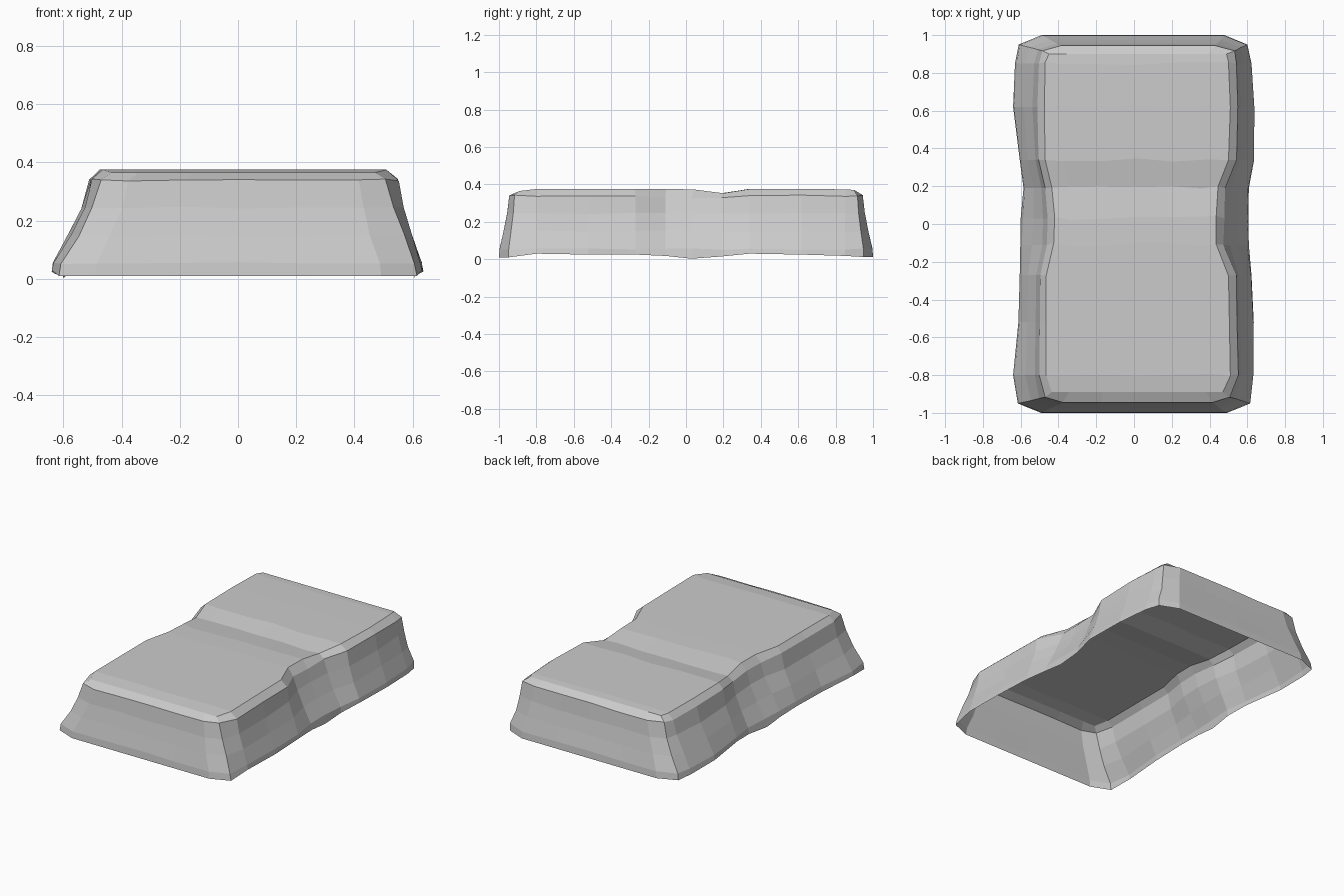
import bpy, bmesh, random

if "Cube" in bpy.data.objects:
    bpy.data.objects.remove(bpy.data.objects["Cube"])

random.seed(4)

# Lengthwise stations: y, left rim x, right rim x, left shoulder x, right shoulder x, top z, rim z
STATIONS = [
    (-0.95, -0.615, 0.615, -0.47, 0.51, 0.365, 0.01),
    (-0.80, -0.64, 0.632, -0.50, 0.55, 0.375, 0.03),
    (-0.52, -0.612, 0.634, -0.50, 0.545, 0.376, 0.025),
    (-0.27, -0.605, 0.622, -0.50, 0.54, 0.376, 0.025),
    (-0.11, -0.602, 0.608, -0.46, 0.475, 0.376, 0.018),
    (0.03, -0.60, 0.605, -0.455, 0.475, 0.373, 0.003),
    (0.19, -0.585, 0.608, -0.47, 0.485, 0.353, 0.015),
    (0.34, -0.605, 0.636, -0.505, 0.54, 0.375, 0.03),
    (0.62, -0.64, 0.637, -0.51, 0.55, 0.375, 0.025),
    (0.85, -0.63, 0.622, -0.505, 0.54, 0.374, 0.018),
    (0.95, -0.61, 0.60, -0.485, 0.53, 0.37, 0.012),
]
COLUMNS = [0.0, 0.1, 0.3, 0.5, 0.7, 0.9, 1.0]
# Wall levels: fraction from rim to shoulder, height
LEVELS = [(0.0, None), (0.06, 0.055), (0.45, 0.15), (0.80, 0.245), (1.0, 0.34)]
ROWS, COLS = len(STATIONS), len(COLUMNS)


def lerp(a, b, t):
    return a + (b - a) * t


def jitter(s=0.004):
    return random.uniform(-s, s)


def wall_point(i, j, f, z):
    y, rl, rr, sl, sr, zt, zr = STATIONS[j]
    x = lerp(lerp(rl, sl, f), lerp(rr, sr, f), COLUMNS[i])
    if j in (0, ROWS - 1) and 0 < i < COLS - 1:
        y = lerp(1.0, 0.945, f) * (1 if j else -1)
    elif j in (0, ROWS - 1):
        y *= lerp(1.0, 0.965, f)
    if z is None:
        return (x, y, zr)
    if f == 1.0 and -0.15 < y < 0.25:
        z -= 0.012
    return (x + jitter(), y, z + jitter())


def top_point(i, j):
    y, rl, rr, sl, sr, zt, zr = STATIONS[j]
    if j == 0:
        y = -0.89
    elif j == ROWS - 1:
        y = 0.90
    x = lerp(sl + 0.035, sr - 0.04, COLUMNS[i])
    if 0 < j < ROWS - 1:
        y += jitter(0.012)
    return (x, y, zt)


bm = bmesh.new()

# Draped side walls, open underneath
loop = ([(i, 0) for i in range(COLS)] + [(COLS - 1, j) for j in range(1, ROWS)]
        + [(i, ROWS - 1) for i in range(COLS - 2, -1, -1)]
        + [(0, j) for j in range(ROWS - 2, 0, -1)])
rings = [[bm.verts.new(wall_point(i, j, f, z)) for i, j in loop] for f, z in LEVELS]

# Top sheet with the cross groove
top = {(i, j): bm.verts.new(top_point(i, j)) for i in range(COLS) for j in range(ROWS)}
rings.append([top[ij] for ij in loop])
for low, high in zip(rings, rings[1:]):
    for k in range(len(loop)):
        n = (k + 1) % len(loop)
        bm.faces.new((low[k], low[n], high[n], high[k]))
for i in range(COLS - 1):
    for j in range(ROWS - 1):
        bm.faces.new((top[i, j], top[i + 1, j], top[i + 1, j + 1], top[i, j + 1]))

mesh = bpy.data.meshes.new("draped_cover")
bm.to_mesh(mesh)
bm.free()
cover = bpy.data.objects.new("draped_cover", mesh)
bpy.context.collection.objects.link(cover)
